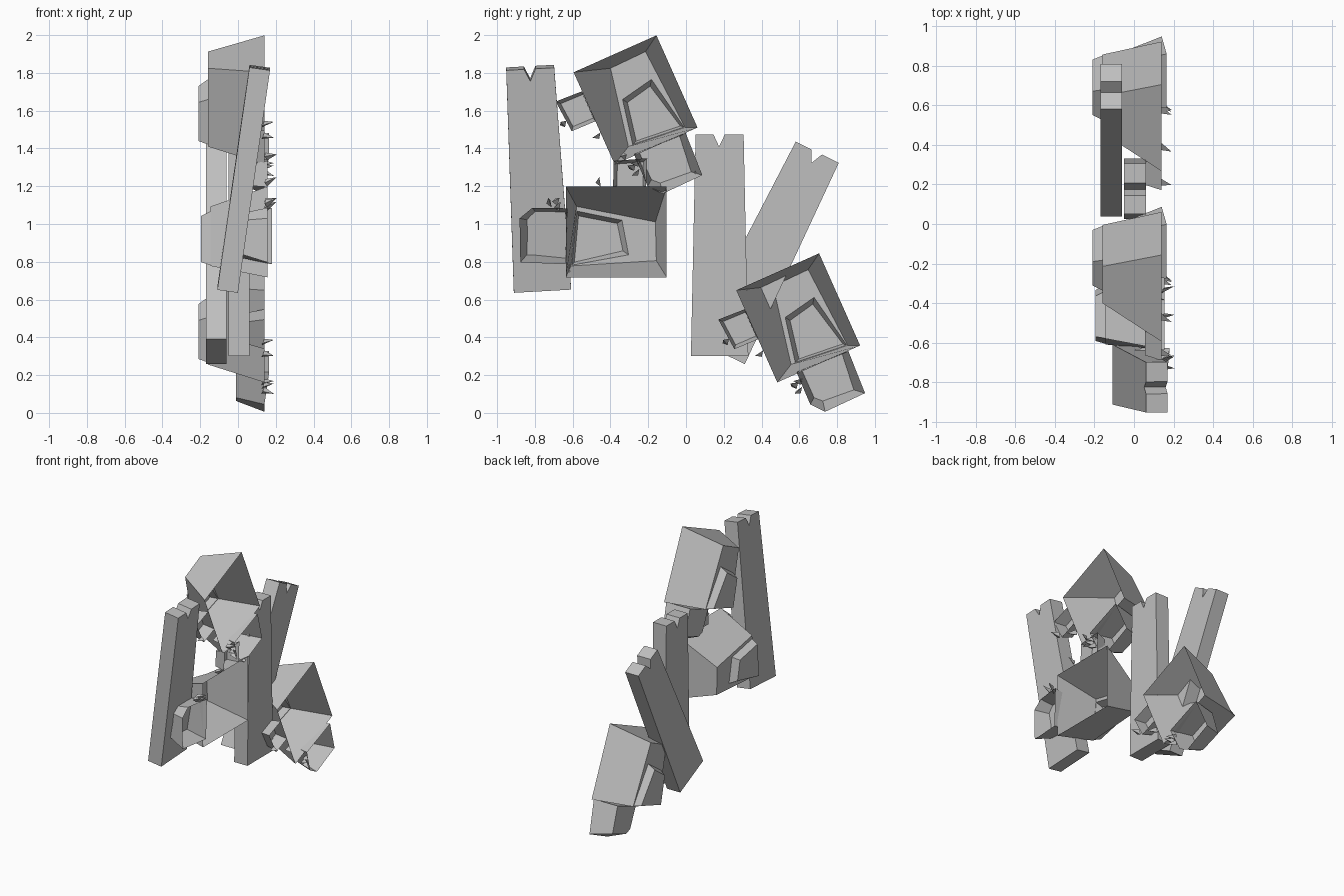
import bpy, bmesh, math
from mathutils import Vector

if "Cube" in bpy.data.objects:
    bpy.data.objects.remove(bpy.data.objects["Cube"])

stone = bpy.data.materials.new("plain grey")
stone.diffuse_color = (0.52, 0.52, 0.52, 1)
stone.use_nodes = True
stone.node_tree.nodes["Principled BSDF"].inputs["Base Color"].default_value = stone.diffuse_color


def finish(name, bm):
    bmesh.ops.recalc_face_normals(bm, faces=bm.faces[:])
    mesh = bpy.data.meshes.new(name)
    bm.to_mesh(mesh)
    bm.free()
    mesh.materials.append(stone)
    obj = bpy.data.objects.new(name, mesh)
    bpy.context.collection.objects.link(obj)
    return obj


def plank(name, base, top):
    """Tapered board with a notch in its upper end."""
    base, top = Vector(base), Vector(top)
    axis = top - base
    length = axis.length
    axis.normalize()
    across = Vector((1, 0, 0)).cross(axis).normalized() * -1
    normal = across.cross(axis)
    profile = [(-.152, 0), (.152, 0), (.127, length), (.028, length),
               (-.003, length - .065), (-.033, length), (-.127, length)]
    bm = bmesh.new()
    sides = [[bm.verts.new(base + across * a + axis * b + normal * t) for a, b in profile]
             for t in (-.055, .055)]
    for s in sides:
        bm.faces.new(s)
    n = len(profile)
    for i in range(n):
        j = (i + 1) % n
        bm.faces.new((sides[0][i], sides[0][j], sides[1][j], sides[1][i]))
    return finish(name, bm)


def placer(center, angle):
    """Maps (across, up, depth) of a tilted shell into the scene."""
    cx, cy, cz = center
    c, s = math.cos(angle), math.sin(angle)
    return lambda r, u, x: Vector((cx + x, cy + r * c - u * s, cz + r * s + u * c))


def shell(name, place, rings):
    """Open hollow shell lofted through rings, closed at the last ring."""
    bm = bmesh.new()
    loops = [[bm.verts.new(place(*p)) for p in ring] for ring in rings]
    n = len(loops[0])
    for a, b in zip(loops, loops[1:]):
        for i in range(n):
            j = (i + 1) % n
            bm.faces.new((a[i], a[j], b[j], b[i]))
    bm.faces.new(loops[-1])
    return finish(name, bm)


def at(depth, pts):
    return [(r, u, depth) for r, u in pts]


def spikes(name, place, spots):
    """Small pointed splinters."""
    bm = bmesh.new()
    for r, u, dr, du in spots:
        tip = bm.verts.new(place(r + dr, u + du, .05))
        base = [bm.verts.new(place(r + a, u + b, .0 + c))
                for a, b, c in ((-.02, 0, -.01), (.02, .008, .0), (0, -.02, -.015))]
        bm.faces.new(base)
        for i in range(3):
            bm.faces.new((base[i], base[(i + 1) % 3], tip))
    return finish(name, bm)


def cluster(tag, center, angle):
    place = placer(center, angle)
    # Main hollow block with a smaller pocket pressed through its back
    shell(tag + "_block", place, [
        at(0, [(-.24, .267), (.24, .267), (.24, -.267), (-.24, -.267)]),
        at(-.30, [(-.053, .207), (.152, .212), (.18, -.24), (-.135, -.21)]),
        at(-.30, [(-.062, .03), (.121, .065), (.176, -.236), (-.11, -.209)]),
        at(-.35, [(-.045, .005), (.10, .035), (.16, -.222), (-.085, -.20)]),
    ])
    # Lower hollow block
    shell(tag + "_lower_block", place, [
        [(-.125, -.258, .025), (.171, -.268, .025), (.161, -.508, 0),
         (-.072, -.512, 0), (-.128, -.444, 0)],
        at(-.15, [(-.095, -.262), (.135, -.27), (.114, -.468),
                  (-.06, -.455), (-.095, -.42)]),
    ])
    # Small hollow side block
    shell(tag + "_side_block", place, [
        at(0, [(-.39, .164), (-.241, .157), (-.24, -.017), (-.376, -.014)]),
        at(-.085, [(-.37, .143), (-.243, .14), (-.243, .003), (-.36, .006)]),
    ])
    # Splinters around the joints
    spikes(tag + "_splinters", place, [
        (-.40, .04, -.01, .015), (-.26, -.09, -.03, .0),
        (-.16, -.32, -.02, .02), (-.15, -.35, -.03, -.01), (-.13, -.31, -.03, .015)])


# Boards
plank("front_plank", (-.055, -.76, .652), (.115, -.825, 1.828))
plank("middle_plank", (.005, .178, .30), (.005, .178, 1.475))
plank("back_plank", (-.115, .175, .325), (-.115, .695, 1.38))

# Three hollow block clusters
tilt = math.radians(24)
cluster("top", (.14, -.267, 1.657), tilt)
cluster("front", (.155, -.369, .958), -math.pi / 2)
cluster("back", (.14, .594, .503), tilt)
